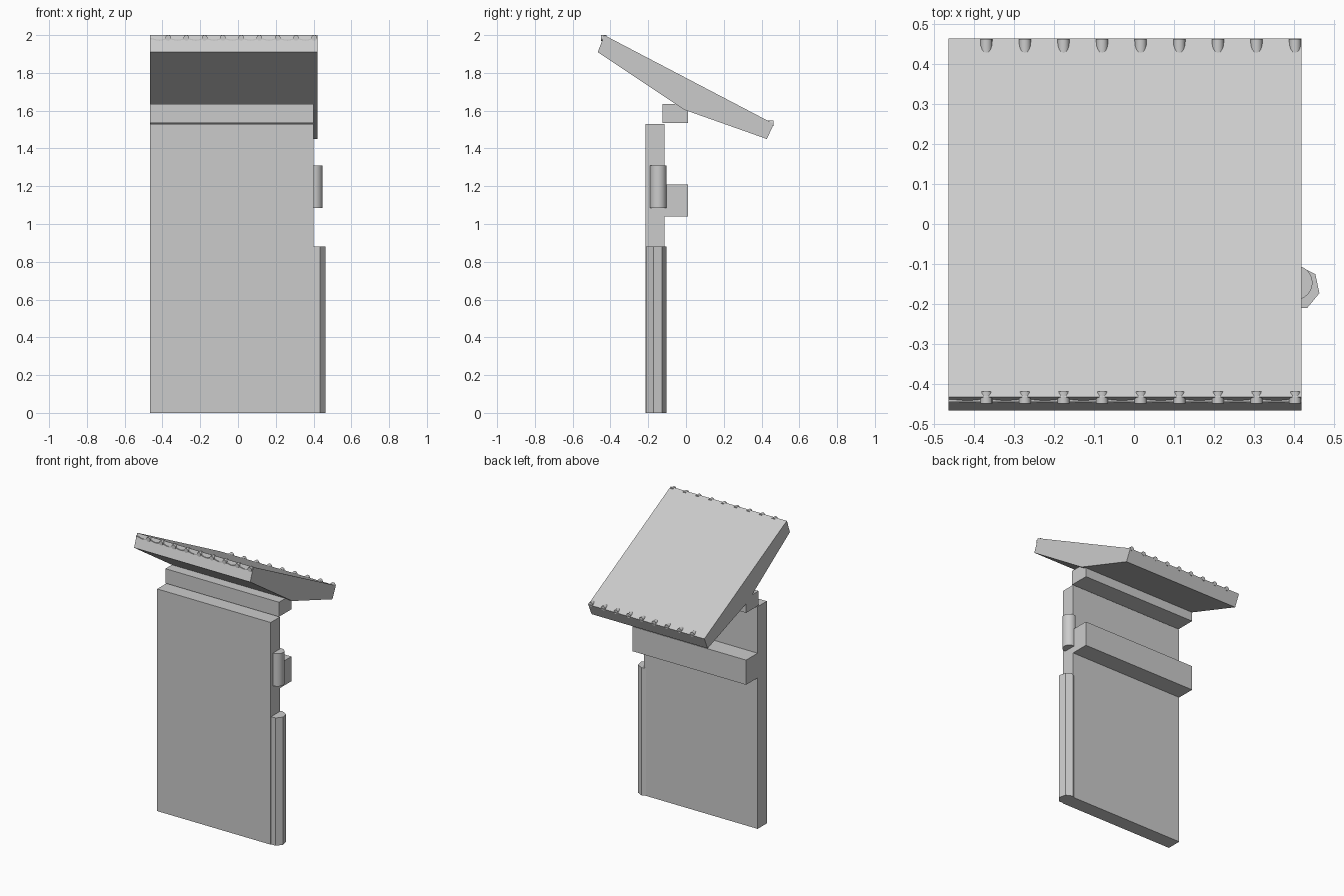
import bpy, bmesh, math
from mathutils import Matrix

cube = bpy.data.objects.get("Cube")
if cube:
    bpy.data.objects.remove(cube, do_unlink=True)

grey = bpy.data.materials.new("light grey")
grey.use_nodes = True
grey.diffuse_color = (0.6, 0.6, 0.6, 1)
grey.node_tree.nodes["Principled BSDF"].inputs["Base Color"].default_value = (0.6, 0.6, 0.6, 1)

LEFT, RIGHT, ROOF_RIGHT = -0.465, 0.40, 0.42


def finish(name, bm, smooth=False):
    bmesh.ops.recalc_face_normals(bm, faces=bm.faces)
    mesh = bpy.data.meshes.new(name)
    bm.to_mesh(mesh)
    bm.free()
    mesh.materials.append(grey)
    obj = bpy.data.objects.new(name, mesh)
    bpy.context.collection.objects.link(obj)
    if smooth:
        bpy.ops.object.select_all(action='DESELECT')
        obj.select_set(True)
        bpy.context.view_layer.objects.active = obj
        bpy.ops.object.shade_smooth_by_angle(angle=math.radians(35))
    return obj


def prism(name, points, offset):
    """Extrude a closed 3D profile along an offset."""
    bm = bmesh.new()
    face = bm.faces.new([bm.verts.new(p) for p in points])
    new = bmesh.ops.extrude_face_region(bm, geom=[face], use_keep_orig=True)["geom"]
    bmesh.ops.translate(bm, vec=offset, verts=[g for g in new if isinstance(g, bmesh.types.BMVert)])
    return finish(name, bm)


def side_prism(name, profile, right):
    """Extrude a (y, z) profile across the width."""
    return prism(name, [(LEFT, y, z) for y, z in profile], (right - LEFT, 0, 0))


def bar(name, y0, y1, z0, z1):
    return side_prism(name, [(y0, z0), (y1, z0), (y1, z1), (y0, z1)], RIGHT)


def post(name, x, y, z0, z1, radius, sides, turn=0, smooth=False):
    bm = bmesh.new()
    place = Matrix.Translation((x, y, (z0 + z1) / 2)) @ Matrix.Rotation(turn, 4, 'Z')
    bmesh.ops.create_cone(bm, cap_ends=True, segments=sides, radius1=radius,
                          radius2=radius, depth=z1 - z0, matrix=place)
    return finish(name, bm, smooth)


def rods(name, y0, y1, z):
    """Row of short rod ends pointing along y."""
    bm = bmesh.new()
    for i in range(9):
        place = Matrix.Translation((-0.37 + 0.0967 * i, (y0 + y1) / 2, z))
        bmesh.ops.create_cone(bm, cap_ends=True, segments=16, radius1=0.015, radius2=0.015,
                              depth=y1 - y0, matrix=place @ Matrix.Rotation(math.pi / 2, 4, 'X'))
    return finish(name, bm, True)


# Door panel, rear rail and top beam
bar("panel", -0.215, -0.115, 0, 1.53)
bar("rear_rail", -0.115, 0.01, 1.04, 1.21)
bar("top_beam", -0.125, 0.01, 1.535, 1.635)

# Edge post and hinge barrel
post("edge_post", 0.41, -0.16, 0, 0.88, 0.056, 7, math.radians(12) + math.pi / 2)
post("hinge_barrel", 0.404, -0.147, 1.085, 1.31, 0.043, 32, smooth=True)

# Sloping roof slab with a bent underside
side_prism("roof", [(-0.433, 2.0), (-0.467, 1.91), (-0.01, 1.605),
                    (0.428, 1.45), (0.465, 1.53)], ROOF_RIGHT)

# Wavy sheet edge along the front of the roof
steps = 108
wave = [(LEFT + (ROOF_RIGHT - LEFT) * i / steps,
         1.98 + 0.004 * math.cos(2 * math.pi * (i / steps * 9.15 - 1))) for i in range(steps + 1)]
outline = [(x, -0.446, z) for x, z in wave] + [(x, -0.446, z - 0.006) for x, z in reversed(wave)]
prism("roof_sheet_edge", outline, (0, 0.03, 0))

# Rod ends at both eaves
rods("front_rod_ends", -0.45, -0.42, 1.985)
rods("back_rod_ends", 0.40, 0.463, 1.534)
